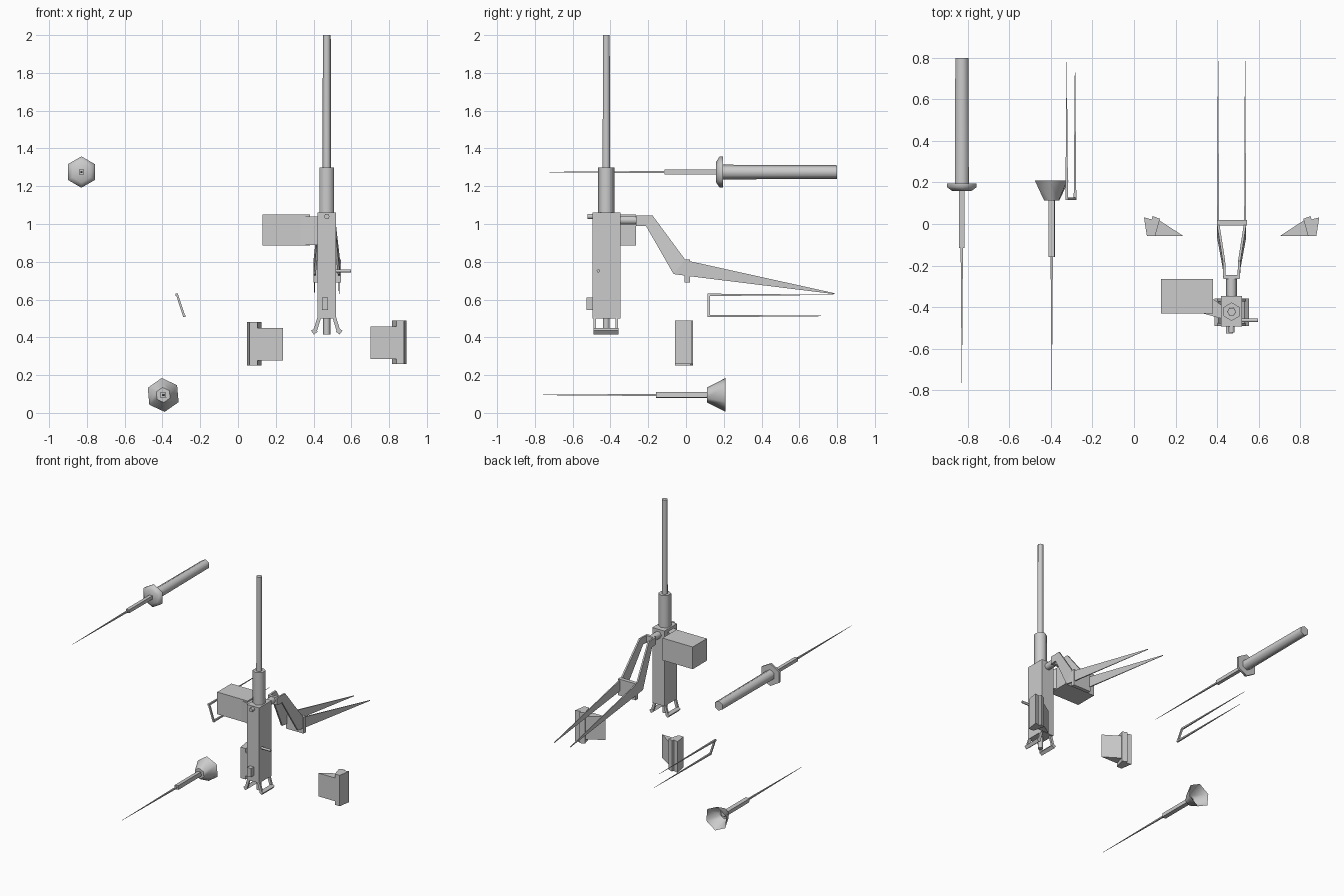
import bpy, bmesh
from math import sin, cos, pi, radians

if "Cube" in bpy.data.objects:
    bpy.data.objects.remove(bpy.data.objects["Cube"])


def loft(name, rings, cap_start=True, cap_end=True, smooth=False):
    """Skin a list of equal-length point rings."""
    bm = bmesh.new()
    vs = [[bm.verts.new(p) for p in r] for r in rings]
    for a, b in zip(vs, vs[1:]):
        n = len(a)
        for i in range(n):
            bm.faces.new((a[i], a[(i + 1) % n], b[(i + 1) % n], b[i]))
    if cap_start:
        bm.faces.new(vs[0])
    if cap_end:
        bm.faces.new(vs[-1])
    bmesh.ops.recalc_face_normals(bm, faces=bm.faces)
    me = bpy.data.meshes.new(name)
    bm.to_mesh(me)
    bm.free()
    if smooth:
        me.polygons.foreach_set("use_smooth", [True] * len(me.polygons))
        me.set_sharp_from_angle(angle=radians(62))
    ob = bpy.data.objects.new(name, me)
    bpy.context.collection.objects.link(ob)
    return ob


def box(name, x0, x1, y0, y1, z0, z1):
    return loft(name, [[(x0, y0, z), (x1, y0, z), (x1, y1, z), (x0, y1, z)] for z in (z0, z1)])


def turned(name, axis, c, profile, sides=6, turn=0.0, **kw):
    """Turned shape along x, y or z; profile = (position, radius), c = other two coordinates."""
    rings = []
    for t, r in profile:
        ring = []
        for i in range(sides):
            a = turn + 2 * pi * i / sides
            u, v = c[0] + r * cos(a), c[1] + r * sin(a)
            ring.append({'x': (t, u, v), 'y': (u, t, v), 'z': (u, v, t)}[axis])
        rings.append(ring)
    return loft(name, rings, smooth=sides > 4, **kw)


def prism(name, outline, z0, z1):
    return loft(name, [[(x, y, z) for x, y in outline] for z in (z0, z1)])


CX, CY = 0.47, -0.422

# main body and barrel
box("main_body", 0.42, 0.52, -0.494, -0.346, 0.50, 1.06)
turned("barrel_sleeve", 'z', (CX, CY), [(1.06, 0.044), (1.30, 0.044)], turn=pi / 2)
turned("barrel", 'z', (CX, CY), [(1.30, 0.022), (2.0, 0.021)])

# fittings on the body
turned("front_knob", 'y', (CX, 1.04), [(-0.522, 0.015), (-0.494, 0.015)])
box("front_catch", 0.444, 0.476, -0.526, -0.494, 0.545, 0.61)
turned("side_handle", 'x', (-0.464, 0.752), [(0.52, 0.009), (0.597, 0.009)])
turned("bottom_plug", 'z', (CX, CY), [(0.415, 0.019), (0.50, 0.019)])
turned("rear_pivot", 'y', (CX, 1.02), [(-0.346, 0.026), (-0.26, 0.026)])

# side storage box and its bracket
box("side_box", 0.13, 0.38, -0.43, -0.265, 0.885, 1.05)
prism("side_box_bracket", [(0.33, -0.43), (0.42, -0.455), (0.42, -0.39), (0.38, -0.36)], 0.89, 1.04)

# splayed stirrups under the body
for s in (-1, 1):
    def p(y, d, x, z):
        return (CX + s * (x + d), y, z)
    for y in (-0.484, -0.366):
        loft("stirrup_arm", [[(CX + s * (x + dx), y + dy, z) for dx, dy in
                              ((-.01, -.007), (.01, -.007), (.01, .007), (-.01, .007))]
                             for x, z in ((0.04, 0.505), (0.063, 0.43))])
    loft("stirrup_bar", [[(CX + s * x, y, z) for x, z in
                          ((0.048, 0.43), (0.068, 0.415), (0.083, 0.435), (0.063, 0.45))]
                         for y in (-0.49, -0.358)])

# rear forked arms: (upper y, z, lower y, z, sideways offset, thickness)
STATIONS = [(-0.262, 1.045, -0.262, 0.99, 0.034, 0.012),
            (-0.177, 1.045, -0.212, 0.99, 0.037, 0.012),
            (-0.005, 0.812, -0.066, 0.735, 0.064, 0.012),
            (0.02, 0.803, 0.015, 0.724, 0.065, 0.009),
            (0.785, 0.634, 0.785, 0.629, 0.065, 0.002)]
for s in (-1, 1):
    rings = []
    for yu, zu, yl, zl, off, t in STATIONS:
        a, b = CX + s * (off - t / 2), CX + s * (off + t / 2)
        rings.append([(a, yu, zu), (b, yu, zu), (b, yl, zl), (a, yl, zl)])
    loft("rear_arm", rings)
box("arm_yoke", 0.432, 0.508, -0.266, -0.245, 0.99, 1.045)
box("arm_crosspiece", 0.40, 0.545, -0.008, 0.02, 0.69, 0.812)

# pair of detached side blocks with wedge fins
for s, dz in ((-1, 0.0), (1, 0.008)):
    def mirror(pts):
        return [(CX + s * (CX - x), y) for x, y in pts]
    prism("loose_block", mirror([(0.048, 0.032), (0.085, 0.022), (0.09, 0.038), (0.125, 0.025),
                                 (0.102, -0.058), (0.062, -0.058)]), 0.25 + dz, 0.48 + dz)
    prism("loose_block_fin", mirror([(0.118, 0.02), (0.238, -0.058), (0.10, -0.058)]),
          0.277 + dz, 0.45 + dz)

# long floating lance with a flange
L = (-0.829, 1.275)
turned("lance_handle", 'y', L, [(0.185, 0.039), (0.80, 0.036)], turn=pi / 6)
turned("lance_flange", 'y', L, [(0.16, 0.055), (0.178, 0.083), (0.195, 0.083)], turn=pi / 2)
turned("lance_rod", 'y', L, [(-0.115, 0.018), (0.165, 0.018)], sides=4, turn=pi / 4)
turned("lance_needle", 'y', L, [(-0.765, 0.001), (-0.115, 0.008)], sides=4, turn=pi / 4)

# short floating lance with a hollow cone
S = (-0.396, 0.095)
turned("cone_guard", 'y', S, [(0.112, 0.04), (0.21, 0.09)], turn=1.66, cap_end=False)
turned("cone_rod", 'y', S, [(-0.158, 0.021), (0.13, 0.021)], sides=4, turn=pi / 4 + 0.1)
turned("cone_needle", 'y', S, [(-0.80, 0.001), (-0.158, 0.008)], sides=4, turn=pi / 4)

# floating two-pronged loop
for name, x, z in (("upper_prong", -0.324, 0.625), ("lower_prong", -0.284, 0.513)):
    turned(name, 'y', (x, z), [(0.115, 0.009), (0.78, 0.001)], sides=4, turn=pi / 4)
loft("prong_bridge", [[(x + dx, 0.121 + dy, z) for dx, dy in
                       ((-.006, -.006), (.006, -.006), (.006, .006), (-.006, .006))]
                      for x, z in ((-0.324, 0.63), (-0.284, 0.508))])
